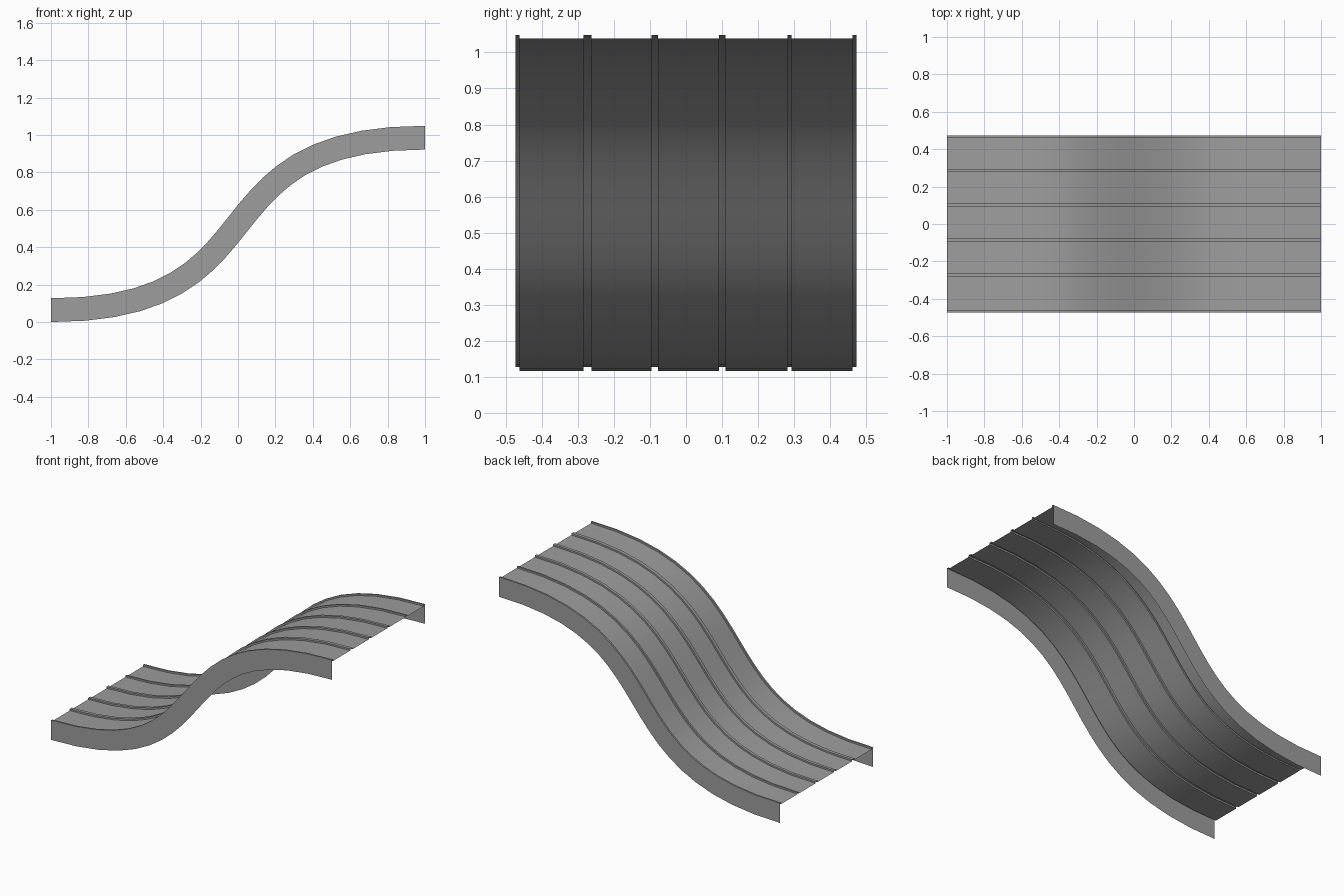
import bpy
import math
from mathutils import Vector

cube = bpy.data.objects.get("Cube")
if cube:
    bpy.data.objects.remove(cube, do_unlink=True)

RISE = 0.922        # height gained from low end to high end
DEPTH = 0.127       # skirt depth
HALF = DEPTH / 2
RIB = 0.0105        # rib height above the deck
HANDLE = 1.27       # flatness of the S-curve ends
STEPS = 20
EDGE = 0.473        # half width

metal = bpy.data.materials.new("grey metal")
metal.use_nodes = True
grey = (0.34, 0.34, 0.34, 1)
metal.diffuse_color = grey
metal.node_tree.nodes["Principled BSDF"].inputs["Base Color"].default_value = grey


def path_point(t):
    """Point and upward normal on the S-shaped centreline."""
    p = [Vector((-1, 0, HALF)), Vector((HANDLE - 1, 0, HALF)),
         Vector((1 - HANDLE, 0, HALF + RISE)), Vector((1, 0, HALF + RISE))]
    s = 1 - t
    pos = p[0] * s**3 + p[1] * 3 * s * s * t + p[2] * 3 * s * t * t + p[3] * t**3
    tan = (p[1] - p[0]) * s * s + (p[2] - p[1]) * 2 * s * t + (p[3] - p[2]) * t * t
    return pos, Vector((-tan.z, 0, tan.x)).normalized()


def sweep(name, profile):
    """Sweep an open (y, height) profile along the S-curve."""
    n = len(profile)
    verts, faces = [], []
    for i in range(STEPS + 1):
        pos, up = path_point(i / STEPS)
        verts += [pos + up * h + Vector((0, y, 0)) for y, h in profile]
    for i in range(STEPS):
        for j in range(n - 1):
            a = i * n + j
            faces.append((a, a + n, a + n + 1, a + 1))
    mesh = bpy.data.meshes.new(name)
    mesh.from_pydata(verts, [], faces)
    mesh.materials.append(metal)
    obj = bpy.data.objects.new(name, mesh)
    bpy.context.collection.objects.link(obj)
    bpy.ops.object.select_all(action='DESELECT')
    obj.select_set(True)
    bpy.context.view_layer.objects.active = obj
    bpy.ops.object.shade_smooth_by_angle(angle=math.radians(30))
    return obj


# Ribbed deck: raised hollow ribs folded into one thin sheet
top, low = HALF, HALF - RIB
ribs = [(-0.284, -0.262), (-0.096, -0.077), (0.092, 0.110), (0.282, 0.293)]
deck = [(-EDGE, top), (-0.462, top), (-0.462, low)]
for a, b in ribs:
    deck += [(a, low), (a, top), (b, top), (b, low)]
deck += [(0.462, low), (0.462, top), (EDGE, top)]
sweep("ribbed_deck", deck)

# Side skirts hanging from the outer edges
sweep("right_skirt", [(-EDGE, -HALF), (-EDGE, HALF)])
sweep("left_skirt", [(EDGE, HALF), (EDGE, -HALF)])
